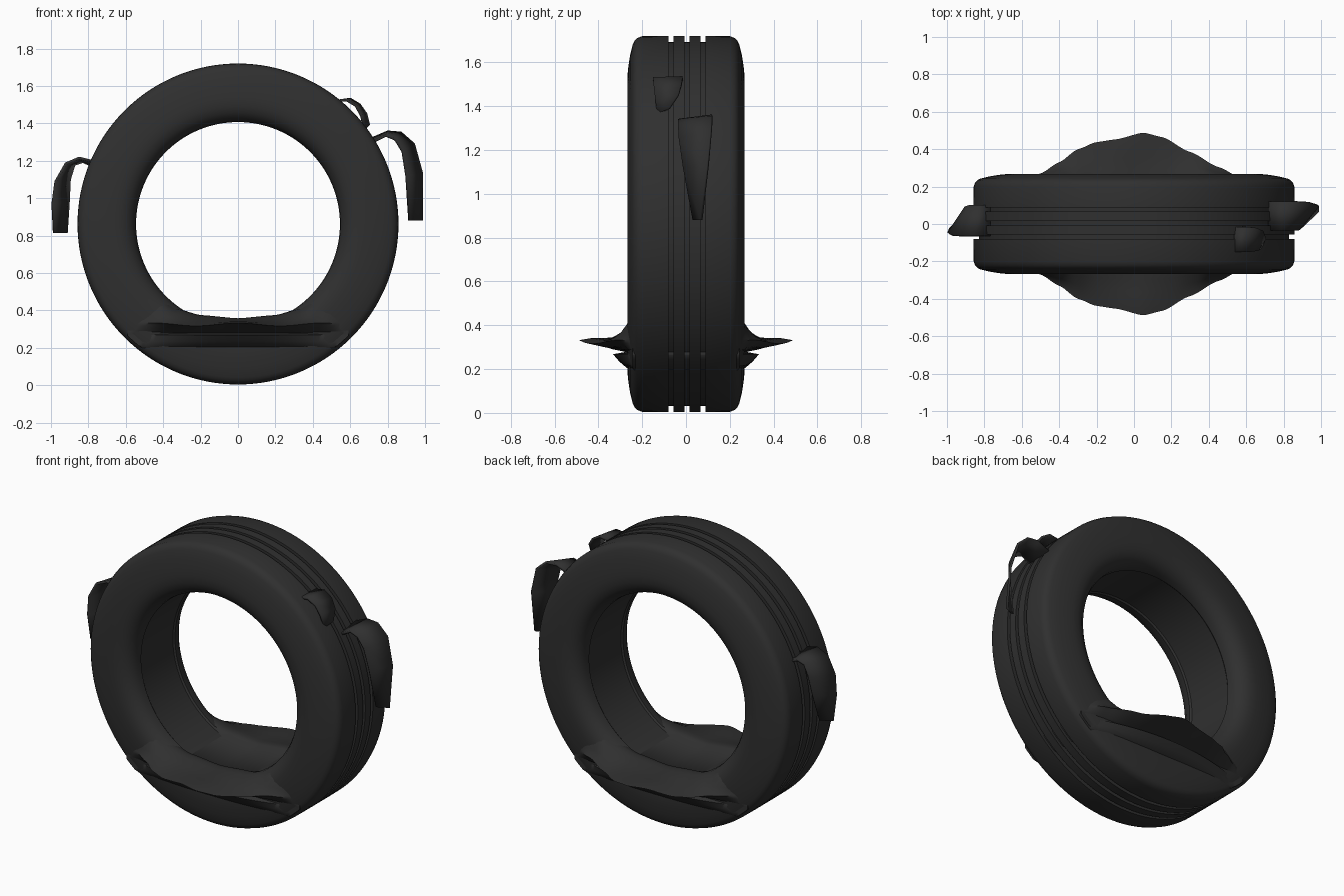
import bpy, bmesh, math
from mathutils import Vector

if "Cube" in bpy.data.objects:
    bpy.data.objects.remove(bpy.data.objects["Cube"])

CZ = 0.862  # height of the wheel axis

rubber = bpy.data.materials.new("dark_rubber")
rubber.diffuse_color = (0.029, 0.029, 0.029, 1)
rubber.use_nodes = True
rubber.node_tree.nodes["Principled BSDF"].inputs["Base Color"].default_value = rubber.diffuse_color


def finish(bm, name, angle=35):
    bmesh.ops.recalc_face_normals(bm, faces=bm.faces)
    me = bpy.data.meshes.new(name)
    bm.to_mesh(me)
    bm.free()
    ob = bpy.data.objects.new(name, me)
    bpy.context.collection.objects.link(ob)
    me.materials.append(rubber)
    bpy.ops.object.select_all(action='DESELECT')
    ob.select_set(True)
    bpy.context.view_layer.objects.active = ob
    bpy.ops.object.shade_smooth_by_angle(angle=math.radians(angle))
    return ob


def skin(bm, rings, closed_path):
    """Join equal closed loops of verts with quads."""
    n = len(rings[0])
    for i in range(len(rings) if closed_path else len(rings) - 1):
        a, b = rings[i], rings[(i + 1) % len(rings)]
        for j in range(n):
            k = (j + 1) % n
            bm.faces.new((a[j], a[k], b[k], b[j]))


def interp(table, x):
    """Smooth lookup in a list of (x, value) pairs."""
    if x <= table[0][0]:
        return table[0][1]
    for (x0, v0), (x1, v1) in zip(table, table[1:]):
        if x <= x1:
            t = (x - x0) / (x1 - x0)
            t = t * t * (3 - 2 * t) * 0.5 + t * 0.5
            return v0 + (v1 - v0) * t
    return table[-1][1]


# Tyre: closed profile of (y, radius) spun about the y axis
side = [(0.155, 0.553), (0.165, 0.545), (0.20, 0.549), (0.232, 0.566), (0.255, 0.595),
        (0.266, 0.63), (0.268, 0.67), (0.263, 0.72), (0.255, 0.77), (0.243, 0.82),
        (0.235, 0.836), (0.222, 0.849), (0.20, 0.857)]
tread = []
for g in (0.078, 0.004, -0.068):  # three grooves around the tread
    w, d = 0.011, 0.028
    tread += [(g + w, 0.858), (g + w, 0.858 - d), (g - w, 0.858 - d), (g - w, 0.858)]
profile = side + tread + [(-y, r) for y, r in reversed(side)]
bm = bmesh.new()
SEG = 128
rings = []
for i in range(SEG):
    a = 2 * math.pi * i / SEG
    rings.append([bm.verts.new((r * math.sin(a), y, CZ - r * math.cos(a))) for y, r in profile])
skin(bm, rings, True)
finish(bm, "tyre")

# Sagging bottom: folded bulges on both sidewalls joined by a raised floor
reach = [(-0.60, 0.23), (-0.5, 0.27), (-0.4, 0.33), (-0.3, 0.40), (-0.2, 0.438), (-0.1, 0.452),
         (0.05, 0.488), (0.15, 0.465), (0.3, 0.385), (0.45, 0.305), (0.60, 0.23)]
lip = [(-0.60, 0.40), (-0.5, 0.44), (-0.41, 0.455), (-0.33, 0.41), (-0.2, 0.375), (0, 0.358),
       (0.2, 0.375), (0.33, 0.41), (0.41, 0.455), (0.5, 0.44), (0.60, 0.40)]
bm = bmesh.new()
rings = []
N = 60
for i in range(N + 1):
    x = -0.59 + 1.18 * i / N
    Y, top = interp(reach, x), interp(lip, x)
    out = Y - 0.25
    crest = 0.325 + 0.008 * math.cos(x * 14)
    fade = max(0, 1 - (x / 0.5) ** 2)
    half = [(0.15, top - 0.025), (0.17, top - 0.005), (0.20, top), (0.235, top - 0.004),
            (0.25 + out * 0.2, top - (top - crest) * 0.3 - 0.004),
            (0.25 + out * 0.5, top - (top - crest) * 0.65),
            (0.25 + out * 0.8, crest + 0.008), (Y, crest),
            (0.25 + out * 0.75, crest - 0.012), (0.25 + out * 0.35, 0.29),
            (0.245 + 0.03 * fade, 0.278), (0.245 + 0.088 * fade, 0.268),
            (0.245 + 0.06 * fade, 0.235), (0.245 + 0.025 * fade, 0.205), (0.235, 0.195)]
    loop = half + [(-y, z) for y, z in reversed(half)]
    # keep the hidden ends of the underside inside the tyre
    floor = CZ - math.sqrt(max(0.01, 0.84 ** 2 - x * x))
    rings.append([bm.verts.new((x, y, max(z, floor))) for y, z in loop])
skin(bm, rings, False)
bm.faces.new(rings[0])
bm.faces.new(rings[-1])
finish(bm, "sidewall_bulges", 50)


# Peeled strips: thin ribbons between two edge paths
def strip(name, edge_a, edge_b):
    bm = bmesh.new()
    rows = [(bm.verts.new(a), bm.verts.new(b)) for a, b in zip(edge_a, edge_b)]
    for (a0, b0), (a1, b1) in zip(rows, rows[1:]):
        bm.faces.new((a0, b0, b1, a1))
    ob = finish(bm, name, 30)
    mod = ob.modifiers.new("thickness", 'SOLIDIFY')
    mod.thickness = 0.014
    mod.offset = 0


strip("right_peeled_strip",
      [(0.72, -0.035, 1.30), (0.79, -0.035, 1.335), (0.84, -0.035, 1.315), (0.88, -0.03, 1.25),
       (0.90, -0.01, 1.12), (0.915, 0.035, 0.88)],
      [(0.72, 0.12, 1.32), (0.80, 0.12, 1.355), (0.87, 0.12, 1.35), (0.94, 0.115, 1.29),
       (0.985, 0.10, 1.13), (0.985, 0.07, 0.88)])
strip("left_peeled_strip",
      [(-0.77, 0.10, 1.17), (-0.83, 0.10, 1.195), (-0.875, 0.10, 1.18), (-0.90, 0.09, 1.10),
       (-0.905, 0.06, 0.98), (-0.915, 0.01, 0.815)],
      [(-0.77, -0.065, 1.195), (-0.85, -0.065, 1.215), (-0.92, -0.065, 1.185),
       (-0.975, -0.06, 1.09), (-0.992, -0.05, 0.97), (-0.985, -0.03, 0.815)])
strip("small_peeled_strip",
      [(0.53, -0.15, 1.52), (0.58, -0.15, 1.525), (0.63, -0.147, 1.495), (0.66, -0.14, 1.44),
       (0.675, -0.13, 1.365)],
      [(0.54, -0.015, 1.52), (0.60, -0.015, 1.53), (0.65, -0.02, 1.50), (0.685, -0.035, 1.45),
       (0.70, -0.075, 1.39)])
